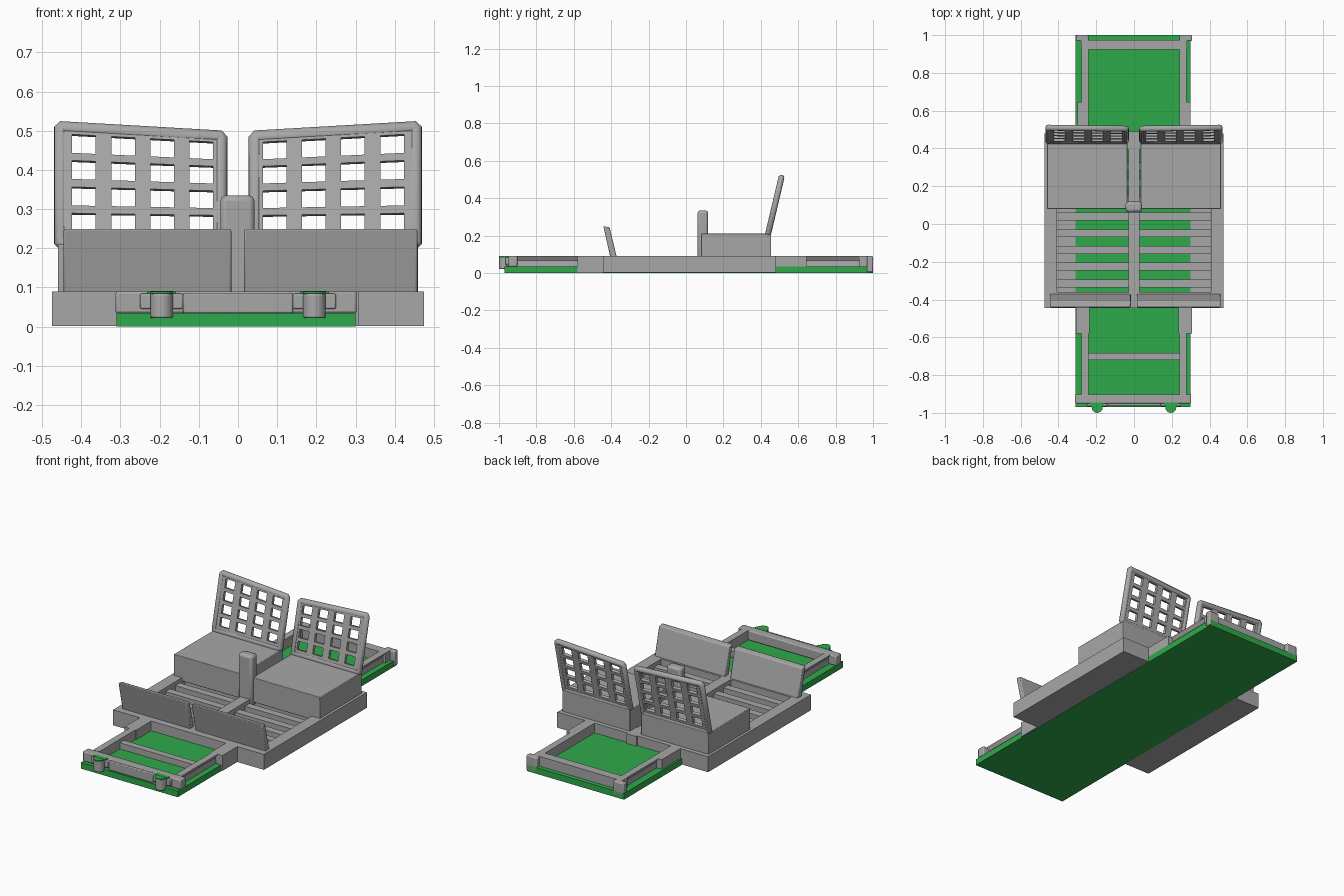
import bpy, bmesh, math
from mathutils import Vector

if "Cube" in bpy.data.objects:
    bpy.data.objects.remove(bpy.data.objects["Cube"])


def material(name, rgb):
    m = bpy.data.materials.new(name)
    m.diffuse_color = (*rgb, 1)
    m.use_nodes = True
    m.node_tree.nodes["Principled BSDF"].inputs["Base Color"].default_value = m.diffuse_color
    return m


GREY = material("grey", (0.39, 0.39, 0.39))
GREEN = material("green", (0.028, 0.40, 0.07))


def finish(name, bm, mat, bevel=0.0, segments=2):
    bmesh.ops.recalc_face_normals(bm, faces=bm.faces)
    mesh = bpy.data.meshes.new(name)
    bm.to_mesh(mesh)
    bm.free()
    mesh.materials.append(mat)
    ob = bpy.data.objects.new(name, mesh)
    bpy.context.collection.objects.link(ob)
    if bevel:
        mod = ob.modifiers.new("rounded_edges", 'BEVEL')
        mod.width, mod.segments = bevel, segments
        for p in mesh.polygons:
            p.use_smooth = True
        bpy.context.view_layer.objects.active = ob
        ob.select_set(True)
        bpy.ops.object.shade_smooth_by_angle(angle=math.radians(35))
        ob.select_set(False)
    return ob


def prism(name, points, offset, mat=GREY, bevel=0.0):
    """Closed outline pushed along an offset vector."""
    bm = bmesh.new()
    face = bm.faces.new([bm.verts.new(p) for p in points])
    ext = bmesh.ops.extrude_face_region(bm, geom=[face])
    verts = [g for g in ext["geom"] if isinstance(g, bmesh.types.BMVert)]
    bmesh.ops.translate(bm, verts=verts, vec=offset)
    return finish(name, bm, mat, bevel)


def box(name, x0, x1, y0, y1, z0, z1, mat=GREY, bevel=0.0):
    pts = [(x0, y0, z0), (x1, y0, z0), (x1, y1, z0), (x0, y1, z0)]
    return prism(name, pts, (0, 0, z1 - z0), mat, bevel)


def sided_box(name, s, x0, x1, *rest, **kw):
    """Box on the side s, given as distances from the centre line."""
    a, b = sorted((s * x0, s * x1))
    return box(name, a, b, *rest, **kw)


# Base slab
box("base_slab", -0.31, 0.30, -0.97, 1.0, 0, 0.035, GREEN)

# Wide middle frame with slatted floor
box("frame_front_member", -0.475, 0.475, -0.445, -0.36, 0.002, 0.09)
box("frame_rear_member", -0.475, 0.475, 0.395, 0.48, 0.002, 0.09)
box("centre_beam", -0.03, 0.03, -0.36, 0.49, 0.035, 0.09)
for i in range(8):
    y = 0.305 - 0.0885 * i
    box("floor_slat", -0.412, 0.412, y - 0.021, y + 0.021, 0.036, 0.068)

# Backrest: slanted top, leaning back
Z0, LEAN = 0.2, (0.51 - 0.437) / 0.31


def rest_point(s, x, v, xi, xo):
    top = 0.486 + 0.024 * (x - xi) / (xo - xi)
    z = Z0 + 0.012 + v * (top - Z0 - 0.012)
    return Vector((s * x, 0.437 + (z - Z0) * LEAN, z))


for s in (-1, 1):
    # Frame sides
    sided_box("frame_side_rail", s, 0.408, 0.475, -0.36, 0.395, 0.002, 0.09)
    sided_box("floor_plate", s, 0.30, 0.41, -0.36, 0.395, 0.002, 0.034)

    # Seat
    sided_box("seat", s, 0.035, 0.46, 0.08, 0.455, 0.07, 0.21, bevel=0.003)

    # Tilted front panel
    a, b = (-0.445, -0.017) if s < 0 else (0.015, 0.458)
    profile = [(-0.405, 0.085), (-0.37, 0.085), (-0.409, 0.245), (-0.442, 0.25)]
    prism("front_panel", [(a, y, z) for y, z in profile], (b - a, 0, 0), bevel=0.005)

    # Backrest grille: a grid with every other cell left open
    xi, xo = 0.042, 0.455
    xs = [xi]
    for c in (0.094, 0.193, 0.293, 0.394):
        xs += [c - 0.03, c + 0.03]
    xs.append(xo)
    vs = [0]
    for c in (0.175, 0.402, 0.63, 0.855):
        vs += [c - 0.08, c + 0.08]
    vs.append(1)
    bm = bmesh.new()
    grid = [[bm.verts.new(rest_point(s, x, v, xi, xo)) for x in xs] for v in vs]
    for j in range(9):
        for i in range(9):
            if not (i % 2 and j % 2):
                bm.faces.new((grid[j][i], grid[j][i + 1], grid[j + 1][i + 1], grid[j + 1][i]))
    grille = finish("backrest_grille", bm, GREY)
    solid = grille.modifiers.new("thickness", 'SOLIDIFY')
    solid.thickness, solid.offset = 0.018, 0

    # Backrest tube border
    curve = bpy.data.curves.new("backrest_border", 'CURVE')
    curve.dimensions = '3D'
    curve.bevel_depth, curve.bevel_resolution = 0.0165, 2
    corners = [rest_point(s, x, v, xi, xo) for x, v in ((xi, 0), (xi, 1), (xo, 1), (xo, 0))]
    path = []
    for k, p in enumerate(corners):
        for q in (corners[k - 1], corners[(k + 1) % 4]):
            path.append(p + (q - p).normalized() * 0.006)
    spline = curve.splines.new('POLY')
    spline.points.add(len(path) - 1)
    for pt, p in zip(spline.points, path):
        pt.co = (*p, 1)
    spline.use_cyclic_u = True
    spline.use_smooth = True
    curve.materials.append(GREY)
    border = bpy.data.objects.new("backrest_border", curve)
    bpy.context.collection.objects.link(border)

    # Rear extension: gusset, undercut rail and corner post
    sided_box("rear_gusset", s, 0.24, 0.30, 0.48, 0.645, 0.034, 0.09)
    rail = [(0.24, 0.034), (0.268, 0.034), (0.265, 0.068), (0.278, 0.09), (0.24, 0.09)]
    prism("rear_rail", [(s * x, 0.64, z) for x, z in rail], (0, 0.335, 0))
    sided_box("rear_corner_post", s, 0.24, 0.307, 0.968, 1.0, 0.005, 0.09, bevel=0.006)

    # Front extension: gusset and undercut rail
    sided_box("front_gusset", s, 0.235, 0.307, -0.58, -0.445, 0.002, 0.09)
    prism("front_rail", [(s * x, -0.905, z) for x, z in rail], (0, 0.33, 0))

    # Buffer block with round nose and green cap
    cx = s * 0.195
    box("buffer_block", cx - 0.055, cx + 0.055, -0.965, -0.935, 0.045, 0.084, bevel=0.004)
    box("buffer_block_cap", cx - 0.037, cx + 0.037, -0.967, -0.945, 0.084, 0.091, GREEN)
    nose = [(cx - 0.029, -0.96), (cx + 0.029, -0.96)]
    for k in range(9):
        t = math.pi * k / 8
        nose.append((cx + 0.029 * math.cos(t), -0.971 - 0.029 * math.sin(t)))
    prism("buffer_nose", [(x, y, 0.022) for x, y in nose], (0, 0, 0.062), bevel=0.004)
    prism("buffer_nose_cap", [(x, y, 0.084) for x, y in nose], (0, 0, 0.006), GREEN)

# Cross members of both extensions
box("rear_cross_member", -0.28, 0.28, 0.925, 0.975, 0.034, 0.09)
box("front_cross_member", -0.24, 0.24, -0.72, -0.682, 0.034, 0.07)
box("front_bumper", -0.313, 0.303, -0.95, -0.902, 0.034, 0.09, bevel=0.006)
box("bumper_strip", -0.14, 0.14, -0.962, -0.925, 0.034, 0.086, bevel=0.004)

# Rounded post between the seats
box("centre_post", -0.045, 0.042, 0.062, 0.118, 0.05, 0.335, bevel=0.014)
